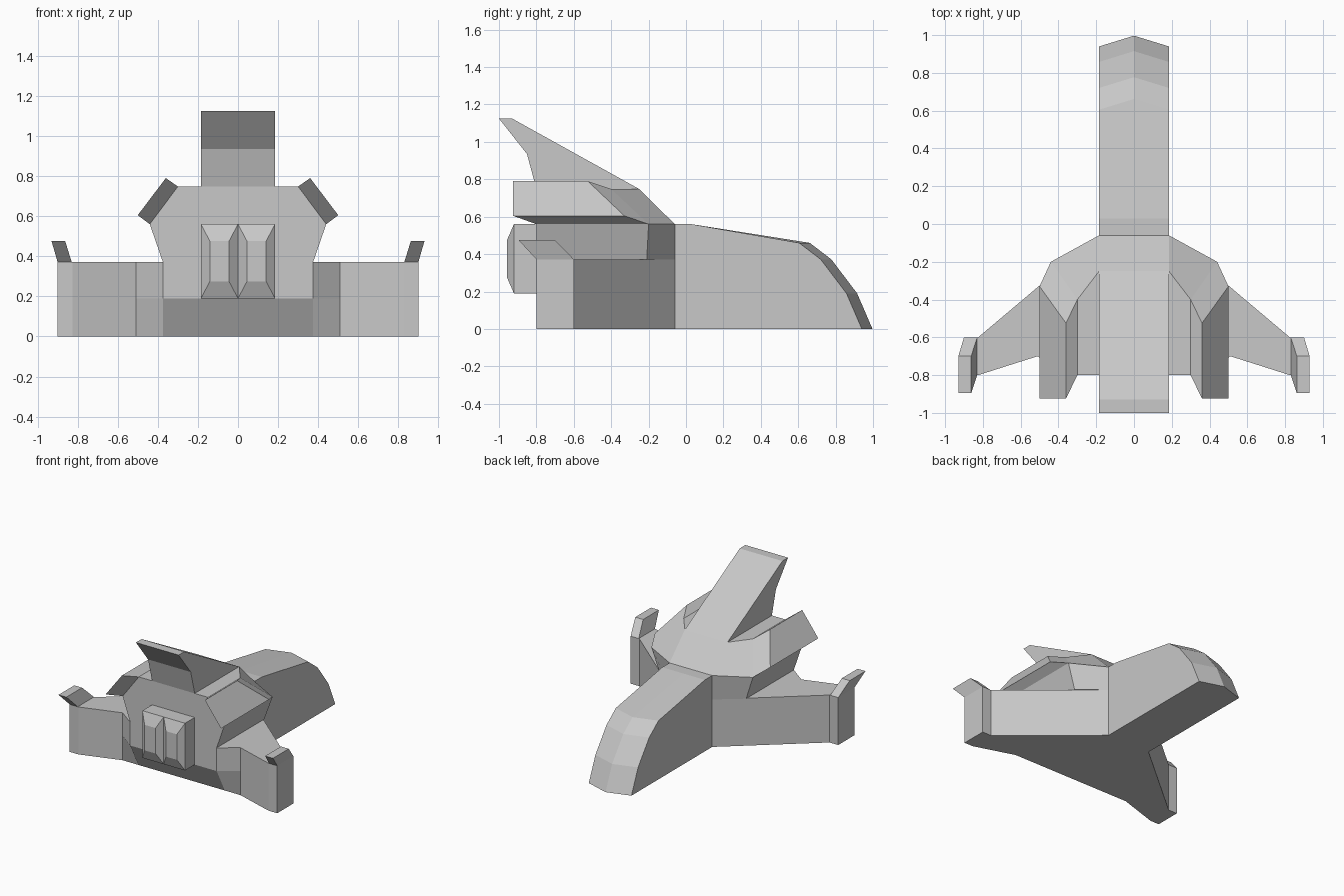
import bpy
import bmesh

cube = bpy.data.objects.get("Cube")
if cube:
    bpy.data.objects.remove(cube, do_unlink=True)

grey = bpy.data.materials.new("hull_grey")
grey.use_nodes = True
colour = (0.58, 0.58, 0.58, 1)
grey.diffuse_color = colour
grey.node_tree.nodes["Principled BSDF"].inputs["Base Color"].default_value = colour


def loft(name, rings, mirror=False):
    """Flat-faced solid through matching rings of points, capped at both ends."""
    bm = bmesh.new()
    loops = [[bm.verts.new(p) for p in ring] for ring in rings]
    for a, b in zip(loops, loops[1:]):
        for i in range(len(a)):
            j = (i + 1) % len(a)
            bm.faces.new((a[i], a[j], b[j], b[i]))
    bm.faces.new(loops[0])
    bm.faces.new(loops[-1])
    bmesh.ops.recalc_face_normals(bm, faces=bm.faces)
    mesh = bpy.data.meshes.new(name)
    bm.to_mesh(mesh)
    bm.free()
    mesh.materials.append(grey)
    obj = bpy.data.objects.new(name, mesh)
    bpy.context.collection.objects.link(obj)
    if mirror:
        obj.modifiers.new("mirror", 'MIRROR').use_mirror_merge = False
    return obj


def plan(half, z):
    """Symmetric outline at height z from its +x half."""
    return [(x, y, z) for x, y in half] + [(-x, y, z) for x, y in reversed(half)]


def rect_xy(x0, x1, y0, y1, z):
    return [(x0, y0, z), (x1, y0, z), (x1, y1, z), (x0, y1, z)]


def rect_xz(x0, x1, z0, z1, y):
    return [(x0, y, z0), (x1, y, z0), (x1, y, z1), (x0, y, z1)]


# Wings and lower hull in one slab, undercut at the rear
wing = [(0.185, -0.06), (0.825, -0.6), (0.9, -0.6), (0.9, -0.8),
        (0.825, -0.8), (0.51, -0.7)]
loft("wings", [plan(wing + [(0.375, rear)], z)
               for z, rear in ((0, -0.7), (0.19, -0.8), (0.372, -0.8))])

# Upper hull, flaring out and then sloping in to a flat roof
loft("upper_hull", [
    plan([(0.185, -0.06), (0.375, -0.21), (0.375, -0.8)], 0.372),
    plan([(0.185, -0.06), (0.44, -0.2), (0.44, -0.8)], 0.56),
    plan([(0.185, -0.25), (0.3, -0.4), (0.3, -0.8)], 0.748),
])

# Nose with a ridged, faceted tip
side = [(-0.06, 0), (-0.06, 0.56), (0.03, 0.56), (0.605, 0.46),
        (0.72, 0.372), (0.858, 0.19), (0.94, 0)]
ridge = side[:3] + [(y + 0.057, z) for y, z in side[3:]]
loft("nose", [[(x, y, z) for y, z in profile]
              for x, profile in ((-0.185, side), (0, ridge), (0.185, side))])

# Swept tail fin
fin = [(-0.25, 0.748), (-0.93, 1.125), (-1, 1.125), (-0.85, 0.935), (-0.8, 0.748)]
loft("tail_fin", [[(x, y, z) for y, z in fin] for x in (-0.185, 0.185)])

# Raised panels on the sloping shoulders
loft("shoulder_panels", [
    [(0.44, -0.2, 0.56), (0.3, -0.4, 0.748), (0.3, -0.8, 0.748), (0.44, -0.8, 0.56)],
    [(0.5, -0.33, 0.605), (0.36, -0.525, 0.79), (0.36, -0.925, 0.79), (0.5, -0.925, 0.605)],
], mirror=True)

# Leaning winglets on the wing tips
loft("winglets", [rect_xy(0.83, 0.9, -0.8, -0.6, 0.372),
                  rect_xy(0.862, 0.93, -0.895, -0.7, 0.475)], mirror=True)

# Twin engine blocks with chamfered ends
loft("engines", [rect_xz(0, 0.185, 0.19, 0.56, -0.8),
                 rect_xz(0, 0.185, 0.19, 0.56, -0.92),
                 rect_xz(0.045, 0.14, 0.275, 0.475, -0.957)], mirror=True)
